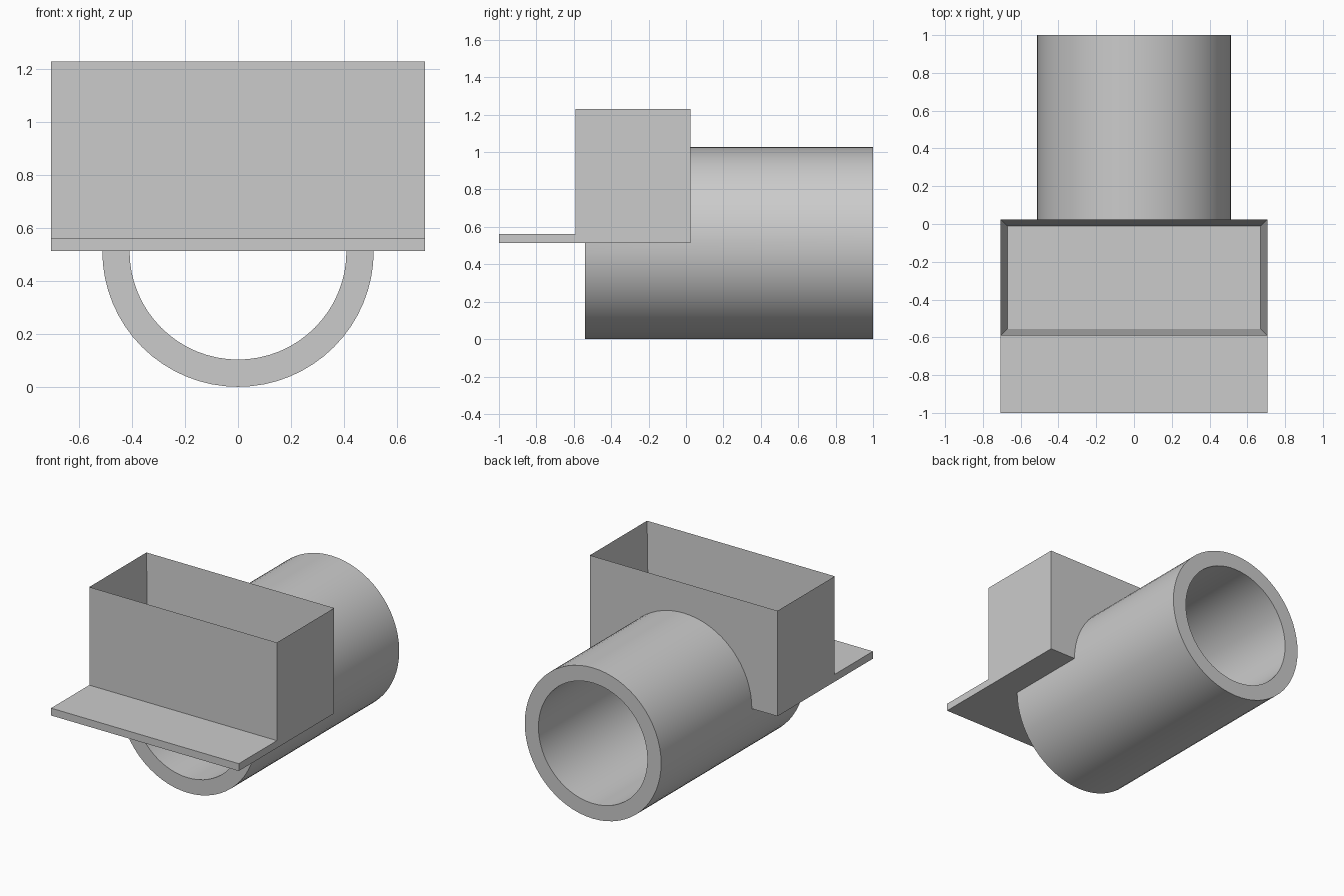
import bpy
import bmesh
import math

cube = bpy.data.objects.get("Cube")
if cube:
    bpy.data.objects.remove(cube)

# One plain grey
grey = bpy.data.materials.new("plain grey")
grey.use_nodes = True
COLOUR = (0.6, 0.6, 0.6, 1)
grey.diffuse_color = COLOUR
grey.node_tree.nodes["Principled BSDF"].inputs["Base Color"].default_value = COLOUR

HALF_WIDTH = 0.706
MID = 0.513            # pipe axis and underside of the box
WALL = 0.05
FRONT, BACK = -0.59, 0.025   # box front and back


def finish(bm, name):
    bmesh.ops.remove_doubles(bm, verts=bm.verts, dist=0.0001)
    bmesh.ops.recalc_face_normals(bm, faces=bm.faces)
    mesh = bpy.data.meshes.new(name)
    bm.to_mesh(mesh)
    bm.free()
    mesh.materials.append(grey)
    obj = bpy.data.objects.new(name, mesh)
    bpy.context.collection.objects.link(obj)
    return obj


def block(y0, y1, z0, z1):
    bm = bmesh.new()
    bmesh.ops.create_cube(bm, size=1)
    for v in bm.verts:
        v.co = (v.co.x * 2 * HALF_WIDTH,
                y0 if v.co.y < 0 else y1,
                z0 if v.co.z < 0 else z1)
    return bm


# Open-topped box: inset the top face and sink it to the floor
bm = block(FRONT, BACK, MID, 1.23)
bm.faces.ensure_lookup_table()
top = max(bm.faces, key=lambda f: f.calc_center_median().z)
bmesh.ops.inset_region(bm, faces=[top], thickness=WALL)
for v in top.verts:
    v.co.z = MID + WALL
finish(bm, "open_box")

# Shelf in front of the box
finish(block(-1.0, FRONT, MID, MID + WALL), "front_shelf")

# Pipe: full ring behind the box, lower half running on beneath it
SEGMENTS = 64
OUTER, INNER = 0.513, 0.41
PIPE_FRONT, PIPE_BACK = -0.54, 1.0
bm = bmesh.new()


def quad(corners):
    verts = []
    for radius, step, y in corners:
        a = math.tau * step / SEGMENTS
        verts.append(bm.verts.new((radius * math.cos(a), y, MID + radius * math.sin(a))))
    bm.faces.new(verts)


for i in range(SEGMENTS):
    j = i + 1
    lower = i >= SEGMENTS // 2
    spans = [(BACK, PIPE_BACK)] + ([(PIPE_FRONT, BACK)] if lower else [])
    ends = [PIPE_BACK] + ([PIPE_FRONT] if lower else [])
    for y0, y1 in spans:
        for r in (OUTER, INNER):
            quad([(r, i, y0), (r, j, y0), (r, j, y1), (r, i, y1)])
    for y in ends:
        quad([(OUTER, i, y), (OUTER, j, y), (INNER, j, y), (INNER, i, y)])
pipe = finish(bm, "pipe")

bpy.ops.object.select_all(action='DESELECT')
pipe.select_set(True)
bpy.context.view_layer.objects.active = pipe
bpy.ops.object.shade_smooth_by_angle(angle=math.radians(30))
